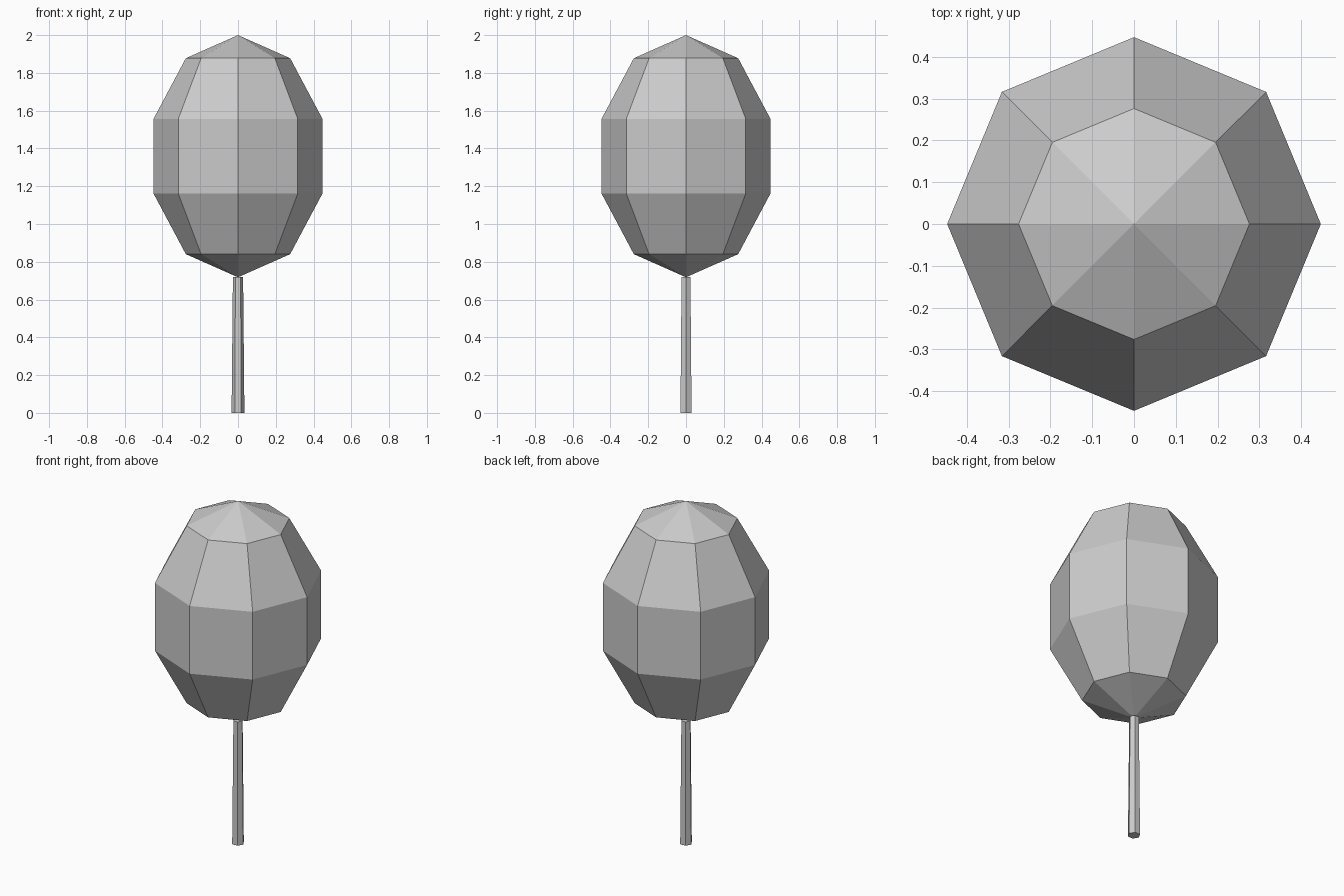
import bpy
from math import radians

if "Cube" in bpy.data.objects:
    bpy.data.objects.remove(bpy.data.objects["Cube"])

# Trunk: slim tapered six-sided post, corners on the x axis
TRUNK_H = 0.72
bpy.ops.mesh.primitive_cone_add(vertices=6, radius1=0.034, radius2=0.027, depth=TRUNK_H,
                                location=(0, 0, TRUNK_H / 2), rotation=(0, 0, radians(30)))
bpy.context.object.name = "trunk"

# Crown: low-poly sphere stretched into an egg shape
TOP, BOTTOM = 2.0, 0.718
bpy.ops.mesh.primitive_uv_sphere_add(segments=8, ring_count=5, radius=1,
                                     location=(0, 0, (TOP + BOTTOM) / 2))
crown = bpy.context.object
crown.name = "crown"
crown.scale = (0.47, 0.47, (TOP - BOTTOM) / 2)

# Flat facets throughout
for ob in bpy.data.objects:
    ob.select_set(True)
bpy.ops.object.transform_apply(location=False, rotation=True, scale=True)
bpy.ops.object.shade_flat()
